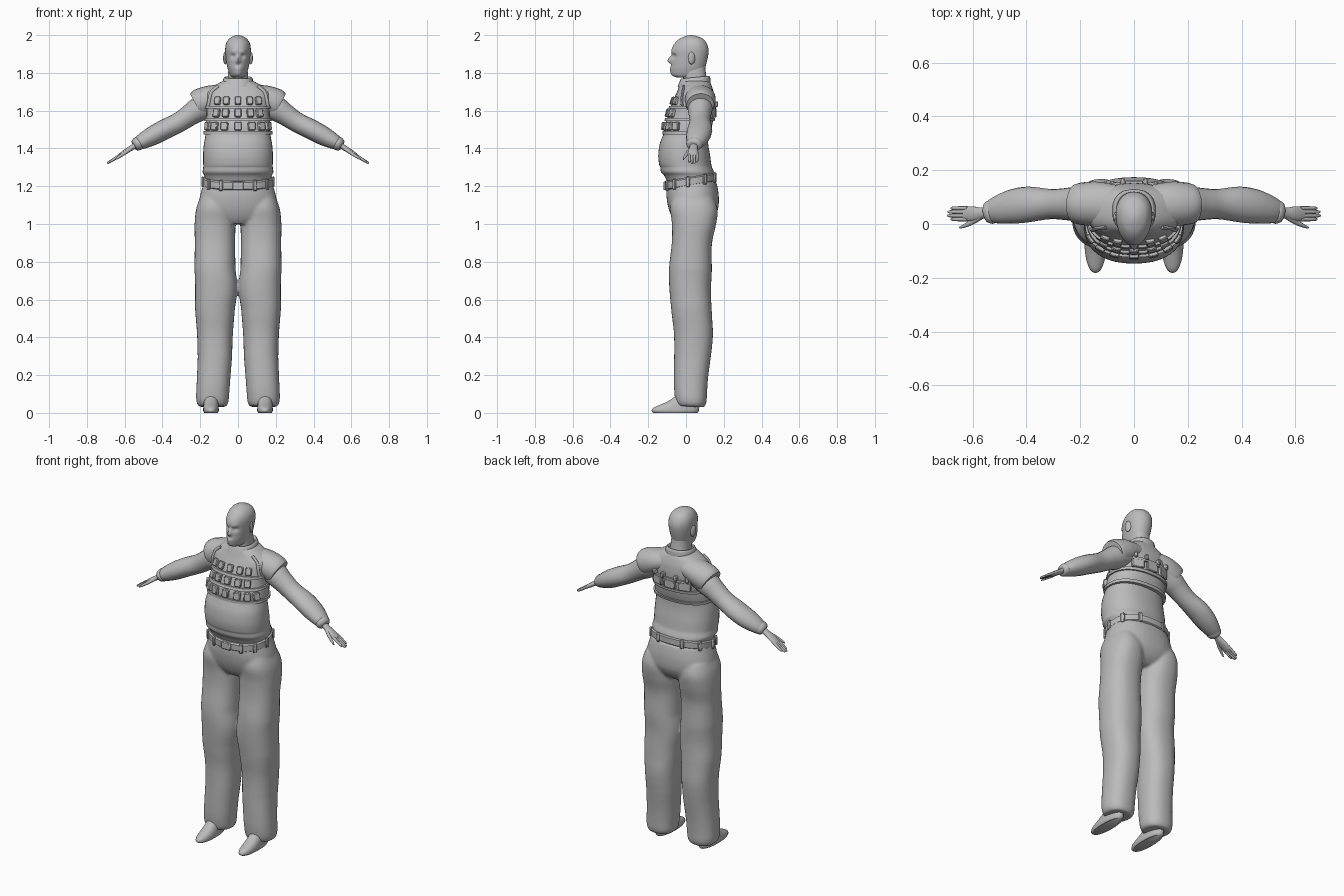
import bpy, bmesh, math
from mathutils import Vector, Matrix

if "Cube" in bpy.data.objects:
    bpy.data.objects.remove(bpy.data.objects["Cube"])

grey = bpy.data.materials.new("plain_grey")
grey.use_nodes = True
grey.diffuse_color = (0.5, 0.5, 0.5, 1)
grey.node_tree.nodes["Principled BSDF"].inputs["Base Color"].default_value = (0.5, 0.5, 0.5, 1)


def finish(name, bm, angle=50):
    bmesh.ops.recalc_face_normals(bm, faces=bm.faces)
    mesh = bpy.data.meshes.new(name)
    bm.to_mesh(mesh)
    bm.free()
    for p in mesh.polygons:
        p.use_smooth = True
    mesh.set_sharp_from_angle(angle=math.radians(angle))
    mesh.materials.append(grey)
    obj = bpy.data.objects.new(name, mesh)
    bpy.context.collection.objects.link(obj)
    return obj


def spline(rows, steps):
    """Catmull-Rom interpolation of equal-length tuples."""
    out = []
    for i in range(len(rows) - 1):
        a, b, c, d = rows[max(i - 1, 0)], rows[i], rows[i + 1], rows[min(i + 2, len(rows) - 1)]
        for k in range(steps):
            t = k / steps
            out.append(tuple(q + t / 2 * (r - p + t * (2 * p - 5 * q + 4 * r - s + t * (3 * (q - r) + s - p)))
                             for p, q, r, s in zip(a, b, c, d)))
    return out + [rows[-1]]


def skin(bm, rings):
    loops = [[bm.verts.new(p) for p in ring] for ring in rings]
    n = len(loops[0])
    for a, b in zip(loops, loops[1:]):
        for i in range(n):
            bm.faces.new((a[i], a[(i + 1) % n], b[(i + 1) % n], b[i]))
    bm.faces.new(loops[0])
    bm.faces.new(loops[-1])


def power(v, e):
    return math.copysign(abs(v) ** (2 / e), v)


def surface(row, a, e=2.3, off=0):
    """Point on an upright section (z, half width, front y, back y); angle 0 is the front."""
    z, rx, yf, yb = row[:4]
    return Vector((power(math.sin(a), e) * (rx + off),
                   (yf + yb) / 2 - power(math.cos(a), e) * ((yb - yf) / 2 + off), z))


def upright(bm, rows, cx=0, steps=4, sides=32, e=2.3, tilt=0, off=0):
    rings = []
    for row in spline(rows, steps):
        ring = [surface(row, math.tau * i / sides, e, off) for i in range(sides)]
        rings.append([Vector((p.x + cx, p.y, p.z + tilt * p.y)) for p in ring])
    skin(bm, rings)


def tube(bm, rows, side=1, steps=4, sides=20):
    """Sleeve along (x, y, z, thickness, y radius) points."""
    rows = spline(rows, steps)
    rings = []
    for i, r in enumerate(rows):
        d = Vector(rows[min(i + 1, len(rows) - 1)][:3]) - Vector(rows[max(i - 1, 0)][:3])
        d.normalize()
        v = (Vector((0, 1, 0)) - d * d.y).normalized()
        u = d.cross(v)
        ring = [Vector(r[:3]) + u * r[3] * math.cos(t) + v * r[4] * math.sin(t)
                for t in (math.tau * k / sides for k in range(sides))]
        rings.append([Vector((p.x * side, p.y, p.z)) for p in ring])
    skin(bm, rings)


def section(rows, z):
    return min(spline(rows, 20), key=lambda r: abs(r[0] - z))


def pouches(name, rows, z, angles, size, pitch=0, off=0, tilt=0):
    """Bevelled boxes standing out of an upright body."""
    bm = bmesh.new()
    row = section(rows, z)
    for a in angles:
        p = surface(row, a, off=off)
        q = surface(row, a + .02, off=off) - surface(row, a - .02, off=off)
        turn = math.atan2(q.y, q.x)
        p.z += tilt * p.y
        m = Matrix.Translation(p) @ Matrix.Rotation(turn, 4, 'Z') @ Matrix.Rotation(pitch, 4, 'X')
        bmesh.ops.create_cube(bm, size=1, matrix=m @ Matrix.Diagonal((*size, 1)))
    obj = finish(name, bm, 30)
    bev = obj.modifiers.new("soft_edges", 'BEVEL')
    bev.width = .004


def spread(n, limit, mid=0):
    return [mid + limit * (2 * i / (n - 1) - 1) for i in range(n)]


# Head with a sculpted face
bm = bmesh.new()
upright(bm, [(1.775, .03, -.045, .06), (1.788, .043, -.07, .08), (1.82, .055, -.079, .098),
             (1.85, .061, -.078, .108), (1.89, .066, -.076, .117), (1.925, .068, -.076, .119),
             (1.955, .063, -.061, .11), (1.98, .048, -.035, .09), (1.995, .024, -.002, .055),
             (2.0, .004, .02, .03)], steps=6, sides=64, e=2.15)
bumps = [(0, 1.863, .012, -.022), (0, 1.88, .009, -.012), (0, 1.825, .018, -.006), (0, 1.795, .02, -.006),
         (.026, 1.889, .013, .012), (-.026, 1.889, .013, .012), (.026, 1.909, .012, -.005),
         (-.026, 1.909, .012, -.005), (0, 1.837, .01, .005)]
for v in bm.verts:
    v.co.x *= 1 + 1.3 * min(v.co.y - .03, .04)
    if v.co.y < 0:
        v.co.y += sum(k * math.exp(-((v.co.x - x) ** 2 + (v.co.z - z) ** 2) / r ** 2) for x, z, r, k in bumps)
finish("head", bm)

bm = bmesh.new()
for s in (1, -1):
    m = Matrix.Translation((s * .068, .03, 1.878)) @ Matrix.Rotation(s * .35, 4, 'Z')
    bmesh.ops.create_uvsphere(bm, u_segments=14, v_segments=10, radius=1,
                              matrix=m @ Matrix.Diagonal((.009, .02, .033, 1)))
finish("ears", bm)

bm = bmesh.new()
upright(bm, [(1.70, .075, -.02, .125), (1.76, .056, -.014, .112), (1.80, .052, -.02, .105), (1.85, .05, -.02, .1)])
finish("neck", bm)
bm = bmesh.new()
upright(bm, [(1.73, .085, -.045, .13), (1.762, .078, -.032, .128), (1.772, .068, -.024, .12), (1.755, .058, -.016, .112)],
        tilt=.1)
finish("collar", bm)

# Shirt belly with a fold above the belt
bm = bmesh.new()
upright(bm, [(1.225, .172, -.10, .15), (1.255, .178, -.115, .15), (1.275, .187, -.132, .148), (1.30, .184, -.136, .138),
             (1.315, .184, -.142, .134), (1.36, .185, -.147, .128), (1.42, .181, -.14, .118),
             (1.47, .172, -.122, .115), (1.53, .165, -.1, .12)], sides=40)
finish("shirt", bm)

# Vest body, bands and shoulder caps
VEST = [(1.475, .174, -.115, .125), (1.52, .172, -.113, .138), (1.58, .166, -.094, .148), (1.64, .17, -.074, .152),
        (1.69, .175, -.052, .148), (1.72, .145, -.04, .14), (1.75, .095, -.03, .128), (1.765, .06, -.015, .11)]
bm = bmesh.new()
upright(bm, VEST, sides=40)
finish("vest", bm)

for label, low, high in (("lower", 1.475, 1.492), ("middle", 1.547, 1.56), ("upper", 1.612, 1.625)):
    bm = bmesh.new()
    edge = [section(VEST, low), section(VEST, high)]
    upright(bm, edge, steps=1, sides=40, off=.009)
    finish(label + "_vest_band", bm, 30)

for s, label in ((1, "left"), (-1, "right")):
    bm = bmesh.new()
    tube(bm, [(.07, .07, 1.685, .055, .075), (.14, .075, 1.665, .07, .082), (.195, .075, 1.642, .077, .079),
              (.218, .076, 1.63, .07, .073)], s)
    finish(label + "_shoulder_cap", bm)
    # Chest strap running from shoulder to side
    bm = bmesh.new()
    path = [(*surface(section(VEST, z), a, off=.003), .009, .007)
            for z, a in ((1.73, .85), (1.70, .9), (1.66, 1.0), (1.62, 1.15))]
    tube(bm, path, s, sides=8)
    finish(label + "_chest_strap", bm)

pouches("top_pouches", VEST, 1.652, spread(5, .62), (.034, .026, .042), -.35)
pouches("middle_pouches", VEST, 1.585, spread(5, .68), (.036, .034, .044), -.25)
pouches("bottom_pouches", VEST, 1.517, spread(7, 1.1), (.038, .034, .044), -.12)
pouches("back_panels", VEST, 1.59, spread(3, .5, math.pi), (.07, .024, .05), 0)
pouches("back_loops", VEST, 1.635, spread(4, .6, math.pi), (.02, .04, .03), 0)

# Sleeves and cuffs
for s, label in ((1, "left"), (-1, "right")):
    bm = bmesh.new()
    tube(bm, [(.13, .08, 1.645, .06, .06), (.20, .075, 1.612, .066, .066), (.25, .074, 1.58, .058, .06),
              (.31, .074, 1.54, .053, .056), (.39, .073, 1.50, .053, .066), (.45, .065, 1.468, .051, .064),
              (.50, .054, 1.441, .043, .054), (.53, .047, 1.424, .034, .043)], s)
    tube(bm, [(.522, .046, 1.43, .034, .042), (.53, .045, 1.425, .037, .045), (.545, .042, 1.415, .031, .038),
              (.55, .041, 1.412, .022, .028)], s, steps=2)
    finish(label + "_sleeve", bm)
    # Hand: flat palm, four fingers and a thumb
    bm = bmesh.new()
    tube(bm, [(.53, .042, 1.424, .017, .022), (.565, .04, 1.402, .014, .021), (.60, .038, 1.38, .013, .028),
              (.632, .038, 1.358, .009, .027)], s, sides=14)
    for i, reach in enumerate((.05, .063, .061, .05)):
        y = .0175 + i * .0137
        tube(bm, [(.618, y, 1.369, .008, .008), (.625 + reach / 2, y, 1.364 - reach * .33, .008, .0075),
                  (.625 + reach, y, 1.36 - reach * .57, .006, .006),
                  (.63 + reach, y, 1.356 - reach * .57, .002, .002)], s, steps=2, sides=8)
    tube(bm, [(.568, .028, 1.398, .01, .011), (.60, .008, 1.375, .009, .01), (.63, -.007, 1.355, .007, .007),
              (.648, -.014, 1.342, .003, .003)], s, steps=3, sides=10)
    finish(label + "_hand", bm)

# Trousers: hips and two legs fused into one skin
HIPS = [(1.0, .10, -.05, .11), (1.03, .17, -.072, .145), (1.08, .205, -.092, .17), (1.14, .203, -.103, .174),
        (1.19, .19, -.103, .168), (1.225, .18, -.10, .16)]
LEG = [(.035, .072, -.045, .095), (.06, .085, -.056, .108), (.12, .088, -.063, .112), (.2, .089, -.064, .118),
       (.4, .094, -.063, .142), (.52, .103, -.076, .138), (.65, .112, -.088, .132), (.76, .109, -.09, .137),
       (.9, .107, -.075, .137), (1.0, .108, -.075, .158), (1.08, .1, -.085, .168), (1.14, .08, -.07, .15)]
bm = bmesh.new()
upright(bm, HIPS, sides=40)
for s in (1, -1):
    start = len(bm.verts)
    upright(bm, LEG, 0, sides=32, tilt=-.06)
    bm.verts.ensure_lookup_table()
    for v in bm.verts[start:]:
        bend = .135 if v.co.z < .2 else .135 - .02 * math.exp(-((v.co.z - .66) / .15) ** 2)
        v.co.x = s * max(v.co.x + min(bend, .122 + max(0, .3 - v.co.z) * .06), 0.001)
trousers = finish("trousers", bm)
fuse = trousers.modifiers.new("fuse", 'REMESH')
fuse.mode = 'VOXEL'
fuse.voxel_size = .008
fuse.use_smooth_shade = True
soft = trousers.modifiers.new("soften", 'SMOOTH')
soft.factor = .5
soft.iterations = 6

# Belt, higher at the back, with loops and a buckle
BELT = [(1.198, .178, -.106, .152), (1.204, .185, -.112, .16), (1.238, .185, -.113, .16), (1.244, .178, -.106, .152)]
bm = bmesh.new()
upright(bm, BELT, steps=1, sides=40, tilt=.17)
finish("belt", bm, 35)
pouches("belt_loops", BELT, 1.22, [.45, .95, 1.5, 2.1, 2.75, -.45, -.95, -1.5, -2.1, -2.75],
        (.022, .014, .056), 0, tilt=.17)
pouches("belt_buckle", BELT, 1.22, [0], (.06, .014, .044), 0, tilt=.17)

# Shoes
for s, label in ((1, "left"), (-1, "right")):
    bm = bmesh.new()
    upright(bm, [(0, .036, -.172, .06), (.01, .041, -.182, .068), (.026, .041, -.174, .07), (.042, .04, -.14, .07),
                 (.062, .039, -.095, .068), (.1, .035, -.04, .065)], s * .143, steps=3, sides=28, e=2.2)
    finish(label + "_shoe", bm)
